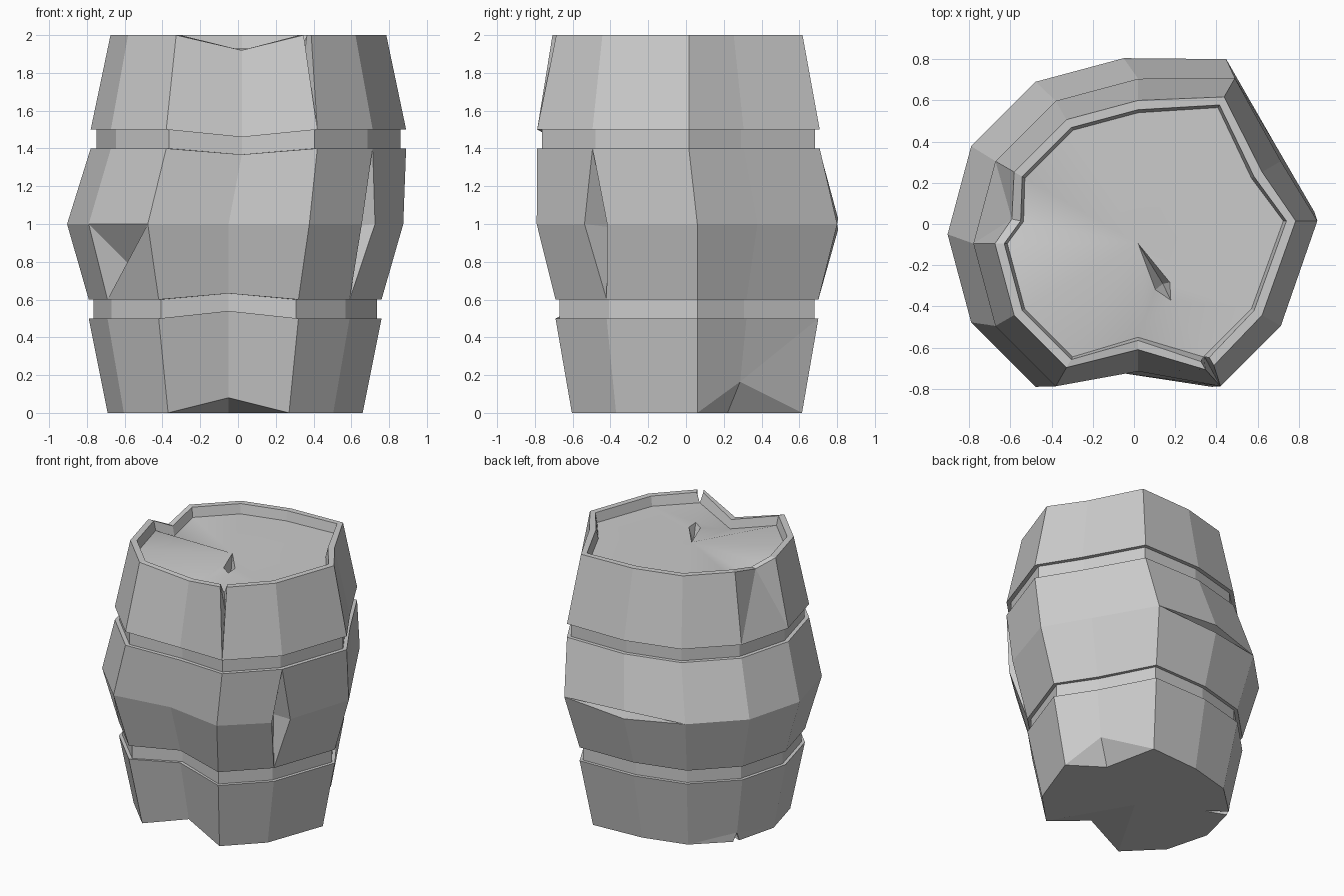
import bpy
import bmesh
from math import cos, sin, radians
from mathutils import Vector

cube = bpy.data.objects.get("Cube")
if cube:
    bpy.data.objects.remove(cube)

SIDES = 12
LOW, HIGH = (-0.05, -0.05), (0.02, -0.095)   # the upper half leans off centre
# corners knocked out of the regular outline: two bulges and one dent
SHIFT = {0: Vector((0.07, 0.11, 0)), 2: Vector((0.07, 0.11, 0)), 9: Vector((0, 0.18, 0))}
# (name, height, radius, centre) from the bottom edge to the lid edge
PROFILE = [
    ("base", 0, 0.64, LOW), ("low_a", 0.5, 0.74, LOW),
    ("hoop_a", 0.5, 0.715, LOW), ("hoop_b", 0.6, 0.715, LOW),
    ("low_b", 0.6, 0.74, LOW), ("belly", 1, 0.855, LOW),
    ("high_a", 1.4, 0.8, HIGH), ("hoop_c", 1.4, 0.77, HIGH),
    ("hoop_d", 1.5, 0.77, HIGH), ("high_b", 1.5, 0.8, HIGH),
    ("rim", 2, 0.695, HIGH), ("rim_in", 2, 0.65, HIGH), ("lid", 1.93, 0.635, HIGH),
]

bm = bmesh.new()


def make_ring(z, r, centre):
    verts = []
    for i in range(SIDES):
        a = radians(360 * i / SIDES)
        p = Vector((centre[0] + r * cos(a), centre[1] + r * sin(a), z))
        p += SHIFT.get(i, Vector())
        if i == 9:                            # dented stave is also shorter
            p.z = 1 + (z - 1) * 0.92
        verts.append(bm.verts.new(p))
    return verts


def edge(a, b):
    return next(e for e in a.link_edges if e.other_vert(a) == b)


def cut_edge(a, b, t):
    """Add a vertex on the edge a-b at fraction t from a."""
    return bmesh.utils.edge_split(edge(a, b), a, t)[1]


def crack(path, spread, deep):
    """Open the surface along a path of vertices and line the gap to a deep point."""
    mids = [v.co.copy() for v in path[1:-1]]
    near = set(f for v in path for f in v.link_faces)
    bmesh.ops.split_edges(bm, edges=[edge(a, b) for a, b in zip(path, path[1:])])
    spread = Vector(spread)
    ends = (path[0].co.copy(), path[-1].co.copy())
    for n, co in enumerate(mids):
        for v in [v for v in bm.verts if (v.co - co).length < 1e-5]:
            mean = sum((f.calc_center_median() for f in v.link_faces), Vector()) / len(v.link_faces)
            v.co += spread if (mean - co).dot(spread) > 0 else -spread
    bottom = bm.verts.new(deep)
    gap = [e for e in bm.edges if e.is_boundary and e.link_faces[0] in near]
    for e in gap:
        loop = e.link_loops[0]
        bm.faces.new((loop.link_loop_next.vert, loop.vert, bottom))


# barrel shell
rings = {name: make_ring(z, r, c) for name, z, r, c in PROFILE}
names = [p[0] for p in PROFILE]
for lo, hi in zip(names, names[1:]):
    a, b = rings[lo], rings[hi]
    for i in range(SIDES):
        j = (i + 1) % SIDES
        bm.faces.new((a[i], a[j], b[j], b[i]))

# bottom and lid as fans
foot = bm.verts.new((*LOW, 0))
top = bm.verts.new((*HIGH, 1.93))
lid_faces = []
for i in range(SIDES):
    j = (i + 1) % SIDES
    bm.faces.new((foot, rings["base"][j], rings["base"][i]))
    lid_faces.append(bm.faces.new((top, rings["lid"][i], rings["lid"][j])))
for f in lid_faces:
    f.smooth = True

# worn dip in the rim on one side
dip = [cut_edge(rings[n][5], rings[n][6], 0.6) for n in ("rim", "rim_in", "lid")]
for a, b in zip(dip, dip[1:]):
    bmesh.ops.connect_vert_pair(bm, verts=[a, b])
bmesh.ops.connect_vert_pair(bm, verts=[dip[2], top])
for v in dip:
    v.co += Vector((0.045, -0.02, -0.06))

# triangular gouge below the belly at the front
belly, low_b, base = rings["belly"], rings["low_b"], rings["base"]
corners = [belly[7], belly[8], low_b[7]]
bmesh.ops.connect_vert_pair(bm, verts=[belly[8], low_b[7]])
gouge = next(f for f in belly[7].link_faces if set(f.verts) == set(corners))
pit = bmesh.ops.poke(bm, faces=[gouge])["verts"][0]
pit.co = (-0.57, -0.5, 0.78)

# chip in the bottom edge
tip = cut_edge(base[1], rings["low_a"][1], 0.33)
bmesh.ops.connect_vert_pair(bm, verts=[base[0], tip])
base[1].co += Vector((-0.08, -0.05, 0))

# upright crack beside the front corner
crack([rings["high_a"][11], belly[11], low_b[11]], (0.035, 0.06, 0), (0.56, -0.38, 0.98))
# thin crack down from the rim
crack([rings[n][10] for n in ("high_b", "rim", "rim_in", "lid")],
      (0.02, 0.01, 0), (0.34, -0.64, 1.8))
# level crack across the back of the belly
crack([belly[2], belly[3], belly[4]], (0, 0, 0.03), (-0.05, 0.66, 0.98))
# small crack in the bottom edge
up = cut_edge(base[5], rings["low_a"][5], 0.14)
inward = cut_edge(base[5], foot, 0.25)
crack([up, base[5], inward], (0.01, 0.022, 0), (-0.5, 0.2, 0.08))
# kite-shaped hole in the lid
far = cut_edge(top, rings["lid"][10], 0.5)
near_v = cut_edge(top, far, 0.75)
crack([top, near_v, far], (0.035, 0.018, 0), (0.14, -0.29, 1.83))

bmesh.ops.triangulate(bm, faces=[f for f in bm.faces if len(f.verts) > 4])
bmesh.ops.recalc_face_normals(bm, faces=bm.faces[:])

mesh = bpy.data.meshes.new("barrel")
bm.to_mesh(mesh)
bm.free()
barrel = bpy.data.objects.new("barrel", mesh)
bpy.context.collection.objects.link(barrel)

# plain grey
grey = bpy.data.materials.new("plain grey")
grey.use_nodes = True
colour = (0.6, 0.6, 0.6, 1)
grey.diffuse_color = colour
grey.node_tree.nodes["Principled BSDF"].inputs["Base Color"].default_value = colour
mesh.materials.append(grey)
